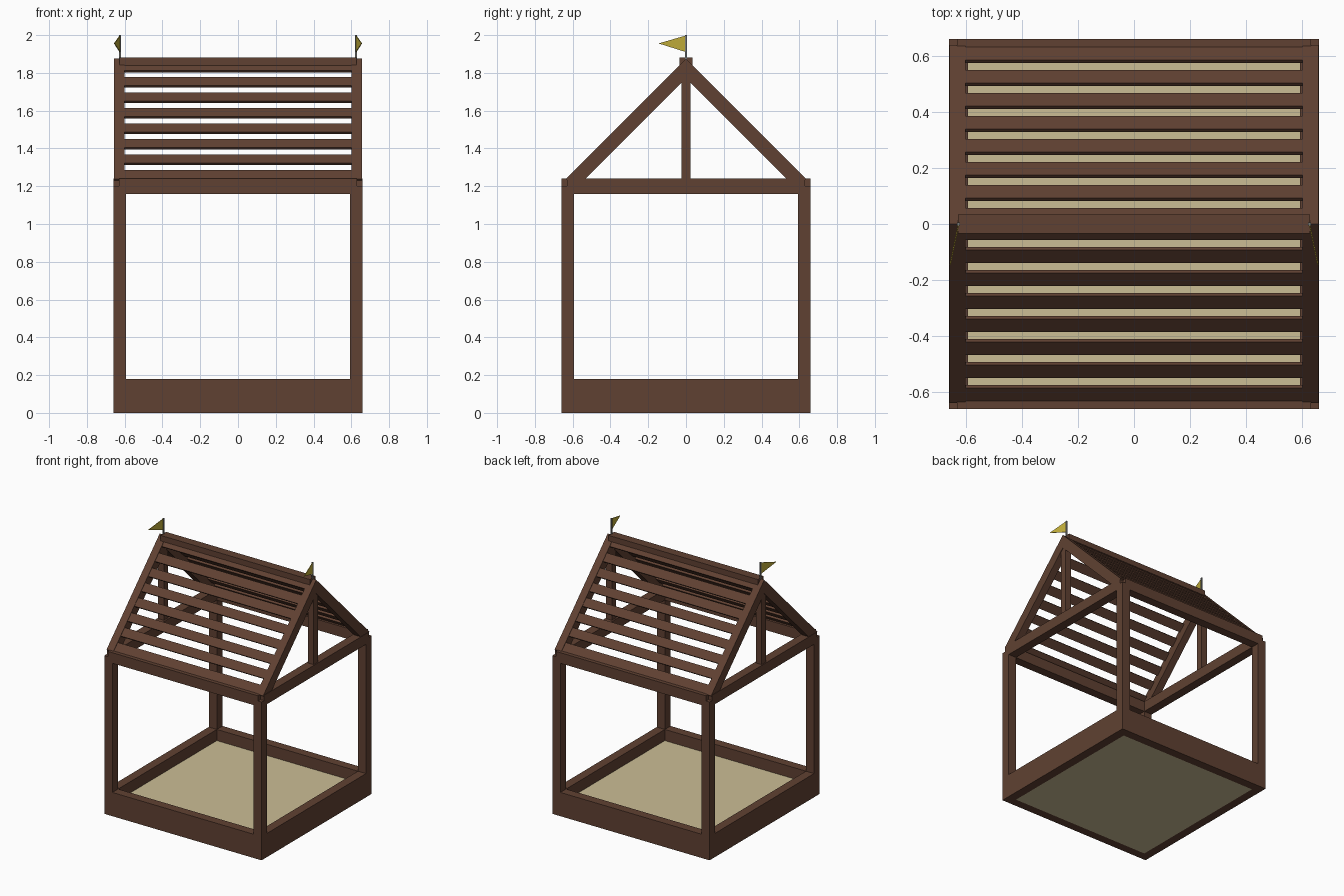
import bpy
import bmesh
import math
from mathutils import Matrix, Vector

if "Cube" in bpy.data.objects:
    bpy.data.objects.remove(bpy.data.objects["Cube"])


def material(name, rgb):
    m = bpy.data.materials.new(name)
    m.diffuse_color = (*rgb, 1.0)
    m.use_nodes = True
    m.node_tree.nodes["Principled BSDF"].inputs["Base Color"].default_value = m.diffuse_color
    return m


WOOD = material("brown wood", (0.117, 0.053, 0.032))
SAND = material("pale sand", (0.60, 0.51, 0.30))
CLOTH = material("yellow cloth", (0.56, 0.44, 0.045))
METAL = material("grey metal", (0.20, 0.20, 0.19))


def finish(name, bm, mat):
    bmesh.ops.recalc_face_normals(bm, faces=bm.faces)
    mesh = bpy.data.meshes.new(name)
    bm.to_mesh(mesh)
    bm.free()
    mesh.materials.append(mat)
    obj = bpy.data.objects.new(name, mesh)
    bpy.context.collection.objects.link(obj)
    return obj


def box(name, lo, hi, mat=WOOD, tilt=0.0):
    """Box between two corners, optionally tilted about x through its centre."""
    lo, hi = Vector(lo), Vector(hi)
    bm = bmesh.new()
    matrix = (Matrix.Translation((lo + hi) / 2) @ Matrix.Rotation(tilt, 4, 'X')
              @ Matrix.Diagonal((*(hi - lo), 1)))
    bmesh.ops.create_cube(bm, size=1, matrix=matrix)
    return finish(name, bm, mat)


def prism(name, points, offset, mat):
    """Flat outline extruded along an offset."""
    bm = bmesh.new()
    face = bm.faces.new([bm.verts.new(p) for p in points])
    new = bmesh.ops.extrude_face_region(bm, geom=[face])["geom"]
    verts = [v for v in new if isinstance(v, bmesh.types.BMVert)]
    bmesh.ops.translate(bm, verts=verts, vec=offset)
    return finish(name, bm, mat)


def span(side, a, b):
    return sorted((side * a, side * b))


OUT, IN, BEAM = 0.66, 0.592, 0.63

# sand bed
box("sand", (-IN, -IN, 0), (IN, IN, 0.095), SAND)

# corner posts
for sx in (-1, 1):
    for sy in (-1, 1):
        x, y = span(sx, IN, OUT), span(sy, IN, OUT)
        box("post", (x[0], y[0], 0), (x[1], y[1], 1.2))

# base boards and top beams on all four sides
for s in (-1, 1):
    a, b = span(s, IN, OUT)
    box("long_board", (-IN, a, 0), (IN, b, 0.18))
    box("side_board", (a, -IN, 0), (b, IN, 0.18))
    box("long_beam", (-BEAM, a, 1.16), (BEAM, b, 1.24))
    box("side_beam", (a, -BEAM, 1.16), (b, BEAM, 1.24))

# gable frames: rafters and king post
RAFTER = [(0, 1.875), (0.637, 1.238), (0.585, 1.186), (0, 1.771)]
for sx in (-1, 1):
    for sy in (-1, 1):
        prism("rafter", [(sx * 0.6, sy * y, z) for y, z in RAFTER],
              (sx * 0.057, 0, 0), WOOD)
    a, b = span(sx, 0.604, 0.653)
    box("king_post", (a, -0.025, 1.24), (b, 0.025, 1.82))

# ridge cap
box("ridge_cap", (-0.627, -0.034, 1.84), (0.627, 0.034, 1.882))

# roof slats with open gaps
W, T = 0.066, 0.015
for sy in (-1, 1):
    for k in range(8):
        y = 0.028 + 0.082 * k
        z = 1.86 - y
        box("roof_slat", (-0.6, sy * y - W / 2, z - T / 2),
            (0.6, sy * y + W / 2, z + T / 2), tilt=-sy * math.pi / 4)

# flag poles and pennants
for sx in (-1, 1):
    x = sx * 0.625
    box("flag_pole", (x - 0.005, -0.005, 1.86), (x + 0.005, 0.005, 2.0), METAL)
    prism("pennant", [(x - 0.002, 0, 1.998), (x - 0.002, 0, 1.91),
                      (x + sx * 0.03 - 0.002, -0.145, 1.956)],
          (0.004, 0, 0), CLOTH)
